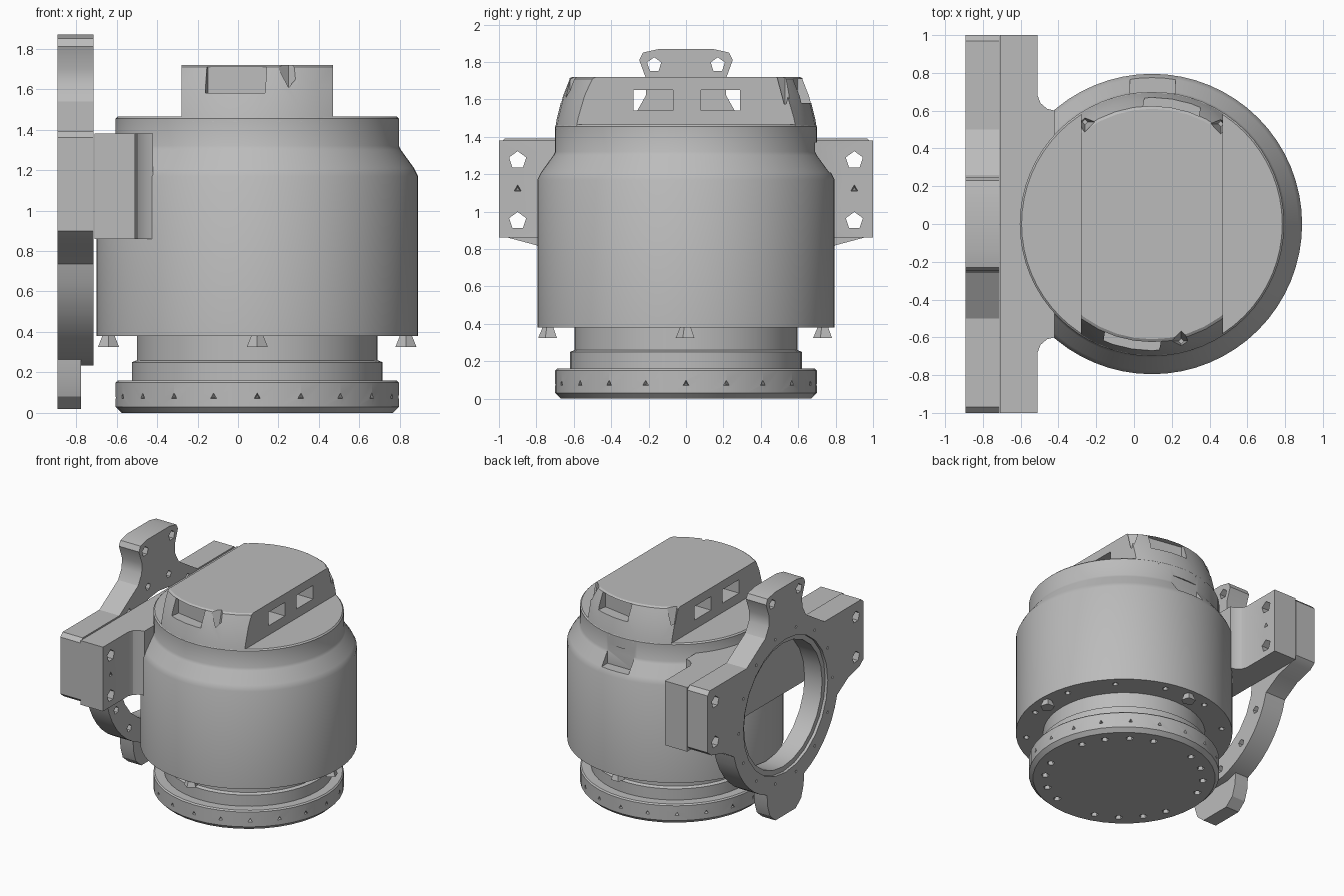
import bpy, bmesh
from math import sin, cos, pi, radians
from mathutils import Matrix, Vector

if "Cube" in bpy.data.objects:
    bpy.data.objects.remove(bpy.data.objects["Cube"])

GREY = (0.5, 0.5, 0.5, 1)
mat = bpy.data.materials.new("machined grey")
mat.use_nodes = True
mat.diffuse_color = GREY
mat.node_tree.nodes["Principled BSDF"].inputs["Base Color"].default_value = GREY

CX = 0.095   # axis of the round housing
RING_Z = 0.9  # centre height of the mounting ring


def finish(bm, name):
    bmesh.ops.recalc_face_normals(bm, faces=bm.faces)
    me = bpy.data.meshes.new(name)
    bm.to_mesh(me)
    bm.free()
    me.materials.append(mat)
    ob = bpy.data.objects.new(name, me)
    bpy.context.collection.objects.link(ob)
    return ob


def lathe(name, profile, seg):
    """Solid of revolution about the housing axis."""
    bm = bmesh.new()
    rings = [[bm.verts.new((CX + r * cos(2 * pi * i / seg), r * sin(2 * pi * i / seg), z))
              for i in range(seg)] for r, z in profile]
    for a, b in zip(rings, rings[1:]):
        for i in range(seg):
            j = (i + 1) % seg
            bm.faces.new((a[i], a[j], b[j], b[i]))
    bm.faces.new(rings[0])
    bm.faces.new(rings[-1])
    return finish(bm, name)


def prism(name, pts, to3d, lo, hi):
    """Extrude a 2D outline between two levels."""
    bm = bmesh.new()
    a = [bm.verts.new(to3d(p, lo)) for p in pts]
    b = [bm.verts.new(to3d(p, hi)) for p in pts]
    n = len(pts)
    for i in range(n):
        j = (i + 1) % n
        bm.faces.new((a[i], a[j], b[j], b[i]))
    bm.faces.new(a)
    bm.faces.new(b)
    return finish(bm, name)


def mirrored(half):
    return half + [(-y, z) for y, z in reversed(half)]


def along_x(p, t):
    return (t, p[0], p[1])


def add_box(bm, centre, size, spin=0):
    m = Matrix.Translation(centre) @ Matrix.Rotation(spin, 4, 'Z') @ Matrix.Diagonal((*size, 1))
    bmesh.ops.create_cube(bm, size=1, matrix=m)


def add_cone(bm, centre, axis, r1, r2, depth, seg=5):
    rot = Vector(axis).to_track_quat('Z', 'Y').to_matrix().to_4x4()
    bmesh.ops.create_cone(bm, cap_ends=True, segments=seg, radius1=r1, radius2=r2,
                          depth=depth, matrix=Matrix.Translation(centre) @ rot)


def boolean(ob, bm, op='DIFFERENCE'):
    """Cut the target and bake the result."""
    cutter = finish(bm, "cutter")
    cutter.hide_render = True
    mod = ob.modifiers.new("cut", 'BOOLEAN')
    mod.object, mod.operation, mod.solver = cutter, op, 'EXACT'
    dg = bpy.context.evaluated_depsgraph_get()
    me = bpy.data.meshes.new_from_object(ob.evaluated_get(dg))
    ob.modifiers.clear()
    ob.data = me
    bpy.data.objects.remove(cutter)


def polar(r, a, z):
    return (CX + r * cos(a), r * sin(a), z)


parts = []

# Main housing with sloped shoulder and rim, one pocket at the back
body = lathe("housing", [(0.795, 0.38), (0.795, 1.17), (0.775, 1.21), (0.71, 1.3),
                         (0.7, 1.32), (0.7, 1.455), (0.69, 1.465)], 64)
bm = bmesh.new()
add_box(bm, (0.1, 0.735, 1.29), (0.24, 0.09, 0.16))
for i in range(12):
    add_cone(bm, polar(0.72, 2 * pi * (i + 0.5) / 12, 0.38), (0, 0, 1), 0.035, 0.015, 0.06)
boolean(body, bm)
parts.append(body)

# Neck and base flange
parts.append(lathe("neck", [(0.62, 0.14), (0.62, 0.25), (0.595, 0.26), (0.595, 0.4)], 48))
base = lathe("base_flange", [(0.67, 0), (0.7, 0.03), (0.7, 0.15), (0.69, 0.16)], 40)
bm = bmesh.new()
for i in range(20):
    a = 2 * pi * i / 20
    add_cone(bm, polar(0.69, a, 0.08), (cos(a), sin(a), 0), 0.006, 0.024, 0.06, 3)
    if i % 5:
        add_cone(bm, polar(0.58, a, 0), (0, 0, 1), 0.04, 0.02, 0.08)
boolean(base, bm)
parts.append(base)

# Studs under the housing
for i in range(4):
    bm = bmesh.new()
    add_cone(bm, polar(0.735, pi / 2 * i, 0.355), (0, 0, 1), 0.055, 0.03, 0.06)
    parts.append(finish(bm, "stud_%d" % (i + 1)))

# Flat sided cap
cap = lathe("cap", [(0.7, 1.44), (0.69, 1.5), (0.66, 1.62), (0.625, 1.71), (0.61, 1.72)], 40)
bm = bmesh.new()
add_box(bm, (CX, 0, 1.6), (0.75, 2, 0.5))
boolean(cap, bm, 'INTERSECT')
bm = bmesh.new()
for y in (-0.175, 0.185):  # windows through the flat sides
    add_box(bm, (CX, y, 1.595), (1, 0.21, 0.11))
boolean(cap, bm)
bm = bmesh.new()
for s in (-1, 1):  # pockets on the rounded ends
    add_box(bm, (CX + 0.11 * s, 0.65 * s, 1.645), (0.3, 0.16, 0.15 - 0.02), -0.17)
for x, y in ((0.25, -0.62), (-0.26, 0.54), (0.46, 0.53)):  # corner notches
    add_cone(bm, (x, y, 1.66), (0, 0, 1), 0.015, 0.06, 0.17, 4)
boolean(cap, bm)
parts.append(cap)

# Mounting ring plate with ears and upper tab
arc = [(0.68 * sin(radians(a)), RING_Z - 0.68 * cos(radians(a))) for a in range(76, 10, -8)]
half = [(0.14, 1.87), (0.23, 1.85), (0.25, 1.81), (0.21, 1.7), (0.215, 1.62), (0.26, 1.54),
        (0.5, 1.39), (0.97, 1.39), (1, 1.36), (1, 0.9), (0.95, 0.86), (0.8, 0.82)] + arc
plate = prism("mounting_ring", mirrored(half), along_x, -0.893, -0.713)
bm = bmesh.new()
add_cone(bm, (-0.8, 0, RING_Z), (1, 0, 0), 0.5, 0.5, 0.5, 24)
boolean(plate, bm)
bm = bmesh.new()
add_cone(bm, (-0.9, 0, RING_Z), (1, 0, 0), 0.54, 0.54, 0.06, 24)
for i in range(14):
    a = 2 * pi * (i + 0.5) / 14
    add_cone(bm, (-0.8, 0.6 * sin(a), RING_Z + 0.6 * cos(a)), (1, 0, 0), 0.01, 0.033, 0.22)
for s in (-1, 1):
    add_cone(bm, (-0.8, 0.17 * s, 1.785), (1, 0, 0), 0.04, 0.04, 0.4)
boolean(plate, bm)

# Lower tab, thinner than the ring
low = mirrored([(0.24, 0.3), (0.23, 0.17), (0.2, 0.08), (0.13, 0.02)])
parts.append(prism("lower_tab", low, along_x, -0.893, -0.775))

# Bracket block joining the ring to the housing
top_half = [(-0.71, 1), (-0.51, 1), (-0.51, 0.68), (-0.495, 0.64), (-0.46, 0.61), (-0.42, 0.6)]
outline = top_half + [(x, -y) for x, y in reversed(top_half)]
bracket = prism("bracket", outline, lambda p, t: (p[0], p[1], t), 0.86, 1.38)

# Bolt holes through the ears of both layers
for ob in (plate, bracket):
    bm = bmesh.new()
    for s in (-1, 1):
        for z in (0.95, 1.275):
            add_cone(bm, (-0.7, 0.9 * s, z), (1, 0, 0), 0.048, 0.048, 0.8)
        add_cone(bm, (-0.52, 0.9 * s, 1.12), (1, 0, 0), 0.01, 0.03, 0.1, 3)
    boolean(ob, bm)
    parts.append(ob)

# Smooth shading with crisp edges
bpy.ops.object.select_all(action='DESELECT')
for ob in parts:
    ob.select_set(True)
bpy.context.view_layer.objects.active = body
bpy.ops.object.shade_smooth_by_angle(angle=radians(28))
